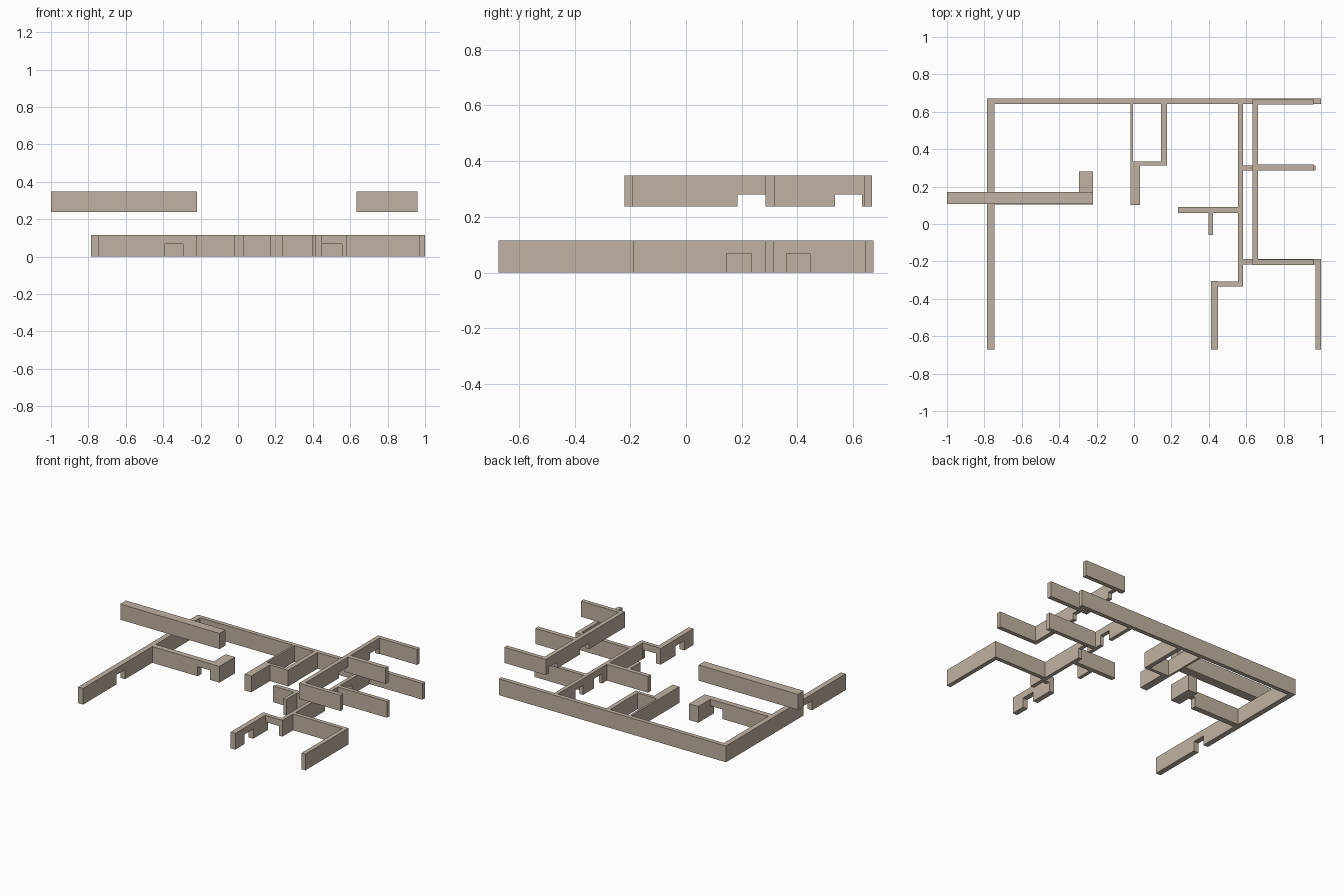
import bpy, bmesh

if "Cube" in bpy.data.objects:
    bpy.data.objects.remove(bpy.data.objects["Cube"])

plaster = bpy.data.materials.new("warm_plaster")
plaster.diffuse_color = (0.53, 0.45, 0.36, 1)
plaster.use_nodes = True
plaster.node_tree.nodes["Principled BSDF"].inputs["Base Color"].default_value = plaster.diffuse_color

LOWER = (0.0, 0.068, 0.115)     # floor, door head, wall top
UPPER = (0.238, 0.28, 0.349)


def wall(name, x0, x1, y0, y1, level=LOWER, doors=()):
    """Extrude a notched elevation across the wall's short side."""
    floor, head, top = level
    along_x = (x1 - x0) > (y1 - y0)
    a, b = (x0, x1) if along_x else (y0, y1)
    c, d = (y0, y1) if along_x else (x0, x1)
    prof = [(a, floor)]
    for s, e in doors:
        prof += [(s, floor), (s, head), (e, head), (e, floor)]
    prof += [(b, floor), (b, top), (a, top)]
    prof = list(dict.fromkeys(prof))
    bm = bmesh.new()
    place = (lambda u, z: (u, c, z)) if along_x else (lambda u, z: (c, u, z))
    face = bm.faces.new([bm.verts.new(place(u, z)) for u, z in prof])
    ext = bmesh.ops.extrude_face_region(bm, geom=[face])
    moved = [v for v in ext["geom"] if isinstance(v, bmesh.types.BMVert)]
    shift = (0, d - c, 0) if along_x else (d - c, 0, 0)
    bmesh.ops.translate(bm, verts=moved, vec=shift)
    bmesh.ops.recalc_face_normals(bm, faces=bm.faces)
    mesh = bpy.data.meshes.new(name)
    bm.to_mesh(mesh)
    bm.free()
    mesh.materials.append(plaster)
    ob = bpy.data.objects.new(name, mesh)
    bpy.context.collection.objects.link(ob)


# Lower floor: outer shell
wall("back_wall", -0.785, 1.0, 0.642, 0.672)
wall("left_wall", -0.785, -0.747, -0.672, 0.642, doors=[(-0.295, -0.2)])
wall("right_wall", 0.97, 1.0, -0.672, -0.188)

# Lower floor: left room divider and its return
wall("left_divider", -0.747, -0.22, 0.105, 0.145, doors=[(-0.39, -0.293)])
wall("left_divider_return", -0.293, -0.22, 0.145, 0.28)

# Lower floor: closet in the middle of the back wall
wall("closet_left_wall", -0.02, -0.006, 0.335, 0.642)
wall("closet_right_wall", 0.145, 0.176, 0.312, 0.642)
wall("closet_front_wall", 0.033, 0.145, 0.312, 0.335)
wall("closet_wing_wall", -0.02, 0.033, 0.102, 0.335)

# Lower floor: corridor spine with side walls
wall("corridor_wall", 0.557, 0.584, -0.335, 0.642, doors=[(0.145, 0.235), (0.36, 0.445)])
wall("corridor_side_wall", 0.235, 0.557, 0.06, 0.092)
wall("corridor_stub_wall", 0.397, 0.422, -0.058, 0.06)
wall("entry_cross_wall", 0.449, 0.557, -0.335, -0.308, doors=[(0.449, 0.555)])
wall("entry_front_wall", 0.412, 0.449, -0.672, -0.305, doors=[(-0.57, -0.47)])
wall("right_room_divider", 0.584, 0.97, 0.286, 0.314)
wall("right_room_front_wall", 0.584, 0.97, -0.217, -0.188)

# Upper floor
wall("upper_left_wall", -1.0, -0.22, 0.107, 0.172, UPPER)
wall("upper_corridor_wall", 0.634, 0.664, -0.22, 0.668, UPPER,
     doors=[(0.185, 0.285), (0.535, 0.632)])
for label, y0, y1 in (("front", -0.22, -0.19), ("middle", 0.285, 0.317), ("back", 0.638, 0.668)):
    wall("upper_" + label + "_wall", 0.664, 0.96, y0, y1, UPPER)
